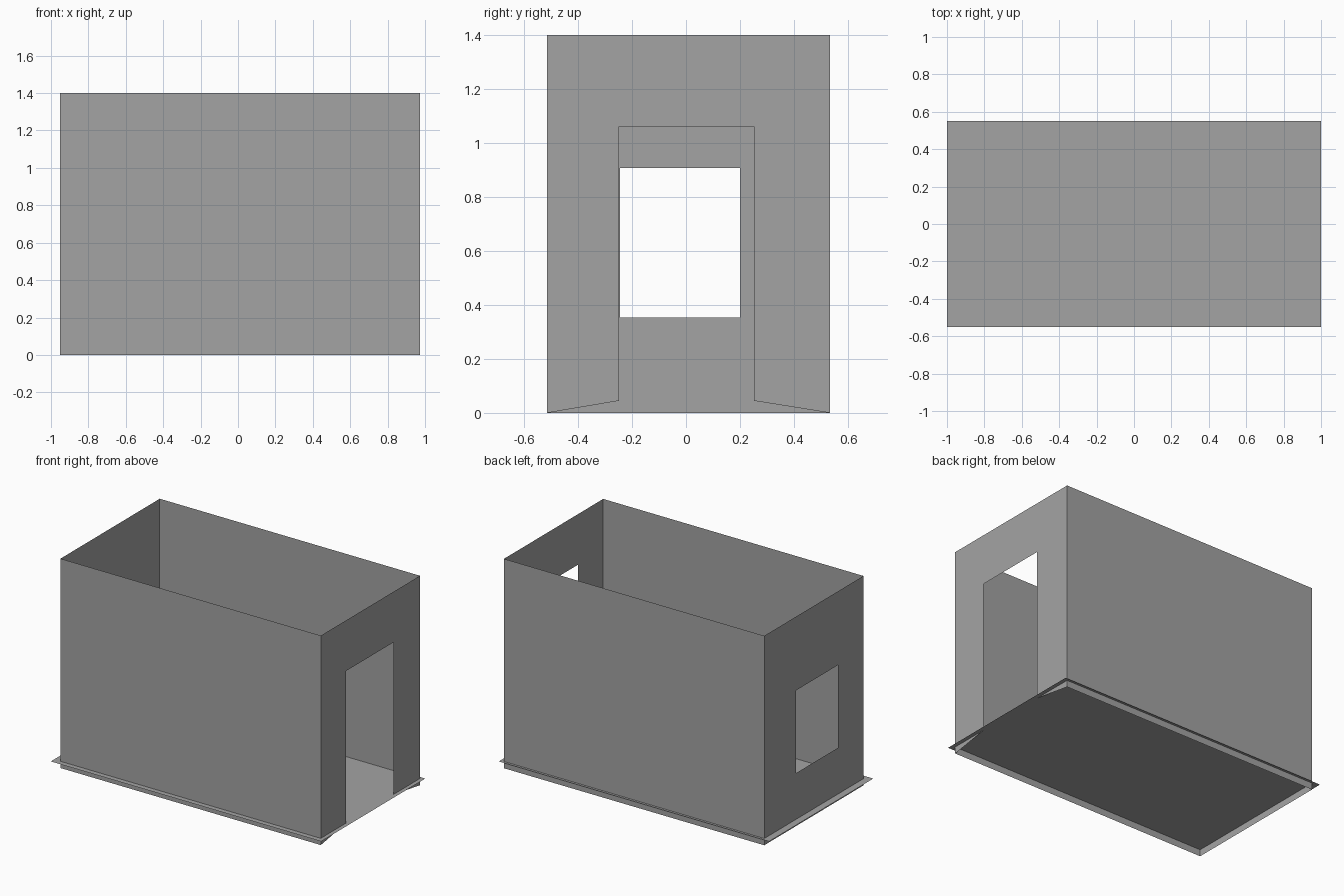
import bpy
import bmesh

cube = bpy.data.objects.get("Cube")
if cube:
    bpy.data.objects.remove(cube, do_unlink=True)

# Single plain grey
grey = bpy.data.materials.new("plain_grey")
grey.use_nodes = True
colour = (0.37, 0.37, 0.37, 1)
grey.diffuse_color = colour
grey.node_tree.nodes["Principled BSDF"].inputs["Base Color"].default_value = colour

X0, X1 = -0.952, 0.973
Y0, Y1 = -0.515, 0.533
HEIGHT, FLOOR_Z = 1.4, 0.045


def make_object(name, loops):
    """Build a thin sheet from a list of corner loops, sharing equal corners."""
    bm = bmesh.new()
    for loop in loops:
        bm.faces.new([bm.verts.new(p) for p in loop])
    bmesh.ops.remove_doubles(bm, verts=bm.verts, dist=0.0001)
    mesh = bpy.data.meshes.new(name)
    bm.to_mesh(mesh)
    bm.free()
    mesh.materials.append(grey)
    obj = bpy.data.objects.new(name, mesh)
    bpy.context.collection.objects.link(obj)
    return obj


def ring(x, y0, y1, z0, z1):
    """Rectangle in an end wall: up one side, across, down the other."""
    return [(x, y0, z0), (x, y0, z1), (x, y1, z1), (x, y1, z0)]


def end_wall(name, x, opening, sides, outward):
    """End wall made of quads joining its outline to an opening."""
    outer, inner = ring(x, Y0, Y1, 0, HEIGHT), ring(x, *opening)
    loops = []
    for i in range(sides):
        j = (i + 1) % 4
        quad = [outer[i], inner[i], inner[j], outer[j]]
        loops.append(quad if outward > 0 else quad[::-1])
    make_object(name, loops)


# Long side walls
for name, y in (("front_wall", Y0), ("back_wall", Y1)):
    loop = [(X0, y, 0), (X1, y, 0), (X1, y, HEIGHT), (X0, y, HEIGHT)]
    make_object(name, [loop if y < 0 else loop[::-1]])

# Door wall is open below the doorway, window wall closes all round
end_wall("door_wall", X1, (-0.248, 0.252, FLOOR_Z, 1.062), 3, 1)
end_wall("window_wall", X0, (-0.244, 0.2, 0.354, 0.907), 4, -1)

# Floor sheet, slightly wider than the walls
make_object("floor", [[(-1, -0.55, FLOOR_Z), (1, -0.55, FLOOR_Z),
                       (1, 0.55, FLOOR_Z), (-1, 0.55, FLOOR_Z)]])
